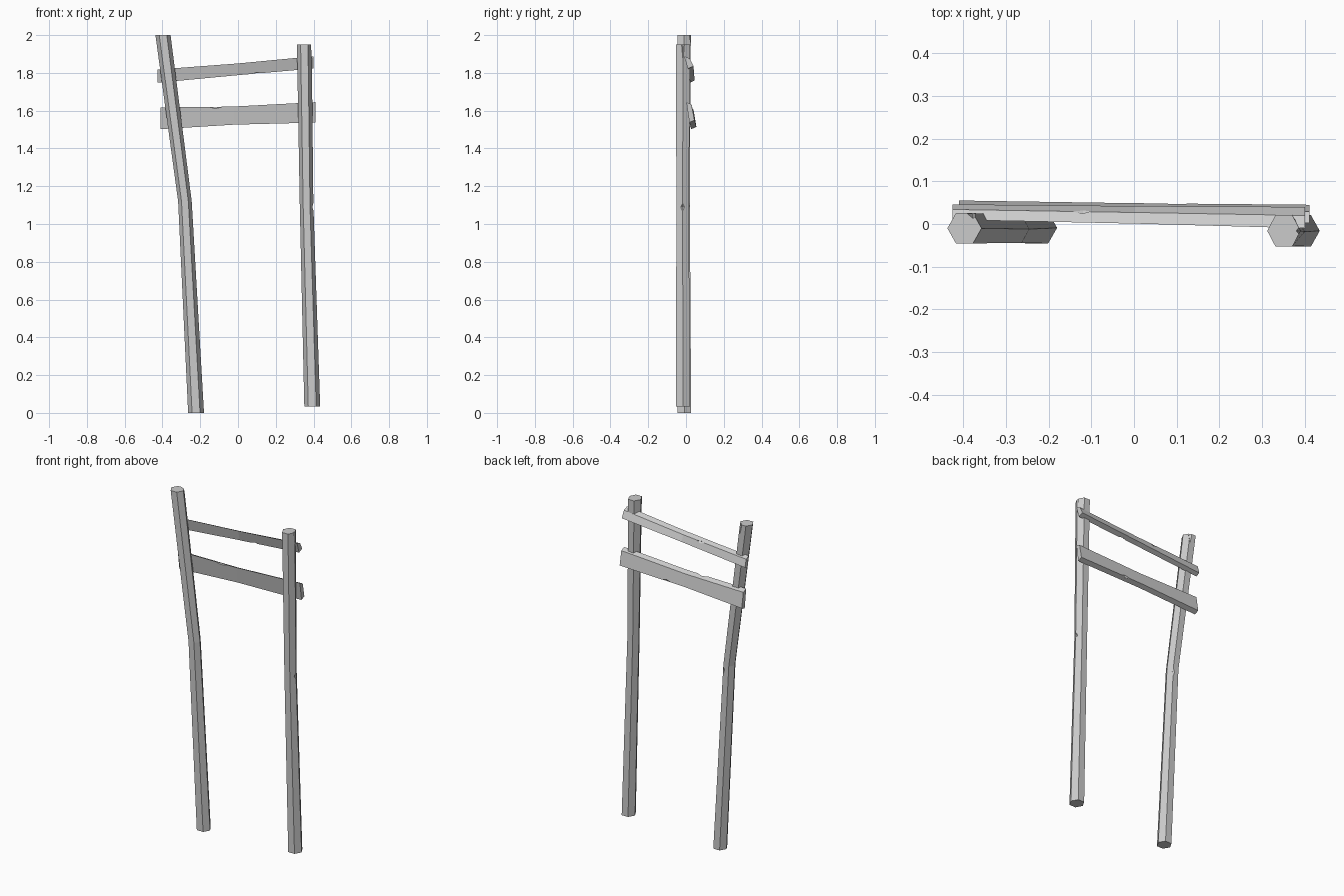
import bpy, bmesh, math
from mathutils import Vector

if "Cube" in bpy.data.objects:
    bpy.data.objects.remove(bpy.data.objects["Cube"])


def loft(name, rings):
    """Skin a closed solid through rings of equal vertex count."""
    bm = bmesh.new()
    loops = [[bm.verts.new(p) for p in ring] for ring in rings]
    n = len(loops[0])
    for a, b in zip(loops, loops[1:]):
        for i in range(n):
            j = (i + 1) % n
            bm.faces.new((a[i], a[j], b[j], b[i]))
    bm.faces.new(loops[0][::-1])
    bm.faces.new(loops[-1])
    bmesh.ops.recalc_face_normals(bm, faces=bm.faces)
    mesh = bpy.data.meshes.new(name)
    bm.to_mesh(mesh)
    bm.free()
    ob = bpy.data.objects.new(name, mesh)
    bpy.context.collection.objects.link(ob)
    return ob


def post(name, sections):
    """Six-sided post; sections are (x, y, z, x radius, y radius)."""
    rings = []
    for x, y, z, rx, ry in sections:
        angles = [math.radians(60 * k) for k in range(6)]
        rings.append([(x + rx * math.cos(a), y + ry * math.sin(a), z) for a in angles])
    return loft(name, rings)


def rail(name, sections):
    """Leaning plank; sections are (x, z low, z high, y low, y high, thickness)."""
    rings = []
    for x, z0, z1, y0, y1, t in sections:
        rings.append([(x, y0, z0), (x, y0 + t, z0 + 0.012),
                      (x, y1 + t, z1 - 0.012), (x, y1, z1)])
    return loft(name, rings)


def nick(ob, centre, size):
    """Cut a small diamond-shaped chip out of an edge."""
    c, (sx, sy, sz) = Vector(centre), size
    bm = bmesh.new()
    mid = [bm.verts.new(c + Vector(d)) for d in
           ((sx, 0, 0), (0, sy, 0), (-sx, 0, 0), (0, -sy, 0))]
    for s in (1, -1):
        tip = bm.verts.new(c + Vector((0, 0, s * sz)))
        for i in range(4):
            bm.faces.new((mid[i], mid[(i + 1) % 4], tip))
    bmesh.ops.recalc_face_normals(bm, faces=bm.faces)
    mesh = bpy.data.meshes.new("chip_cutter")
    bm.to_mesh(mesh)
    bm.free()
    cutter = bpy.data.objects.new("chip_cutter", mesh)
    bpy.context.collection.objects.link(cutter)
    cutter.hide_render = True
    mod = ob.modifiers.new("chip", 'BOOLEAN')
    mod.operation = 'DIFFERENCE'
    mod.solver = 'EXACT'
    mod.object = cutter
    bpy.context.view_layer.objects.active = ob
    bpy.ops.object.modifier_apply(modifier=mod.name)
    bpy.data.objects.remove(cutter)


# Bent left post and leaning right post
left = post("left_post", [(-0.222, -0.009, 0.0, 0.042, 0.042),
                          (-0.281, -0.012, 1.12, 0.036, 0.037),
                          (-0.397, -0.010, 2.0, 0.040, 0.041)])
right = post("right_post", [(0.393, -0.016, 0.035, 0.042, 0.043),
                            (0.363, -0.018, 1.10, 0.036, 0.038),
                            (0.351, -0.016, 1.95, 0.039, 0.043)])

# Two crooked rails on the back of the posts
upper = rail("upper_rail", [(-0.425, 1.748, 1.818, 0.022, 0.010, 0.024),
                            (0.0, 1.788, 1.850, 0.016, 0.001, 0.026),
                            (0.400, 1.823, 1.888, 0.010, -0.010, 0.030)])
lower = rail("lower_rail", [(-0.410, 1.502, 1.617, 0.027, 0.012, 0.028),
                            (-0.02, 1.526, 1.622, 0.022, 0.008, 0.027),
                            (0.411, 1.537, 1.645, 0.018, 0.002, 0.027)])

# Weathered chips
nick(upper, (0.10, 0.013, 1.793), (0.035, 0.014, 0.014))
nick(upper, (-0.12, 0.034, 1.828), (0.040, 0.012, 0.012))
nick(lower, (-0.12, 0.008, 1.620), (0.040, 0.012, 0.012))
nick(lower, (0.10, 0.050, 1.540), (0.040, 0.012, 0.014))
nick(left, (-0.262, 0.021, 1.09), (0.010, 0.010, 0.025))
nick(left, (-0.377, 0.025, 2.0), (0.014, 0.012, 0.060))
nick(right, (0.399, -0.018, 1.09), (0.010, 0.022, 0.020))
nick(right, (0.390, -0.016, 1.95), (0.010, 0.012, 0.080))
